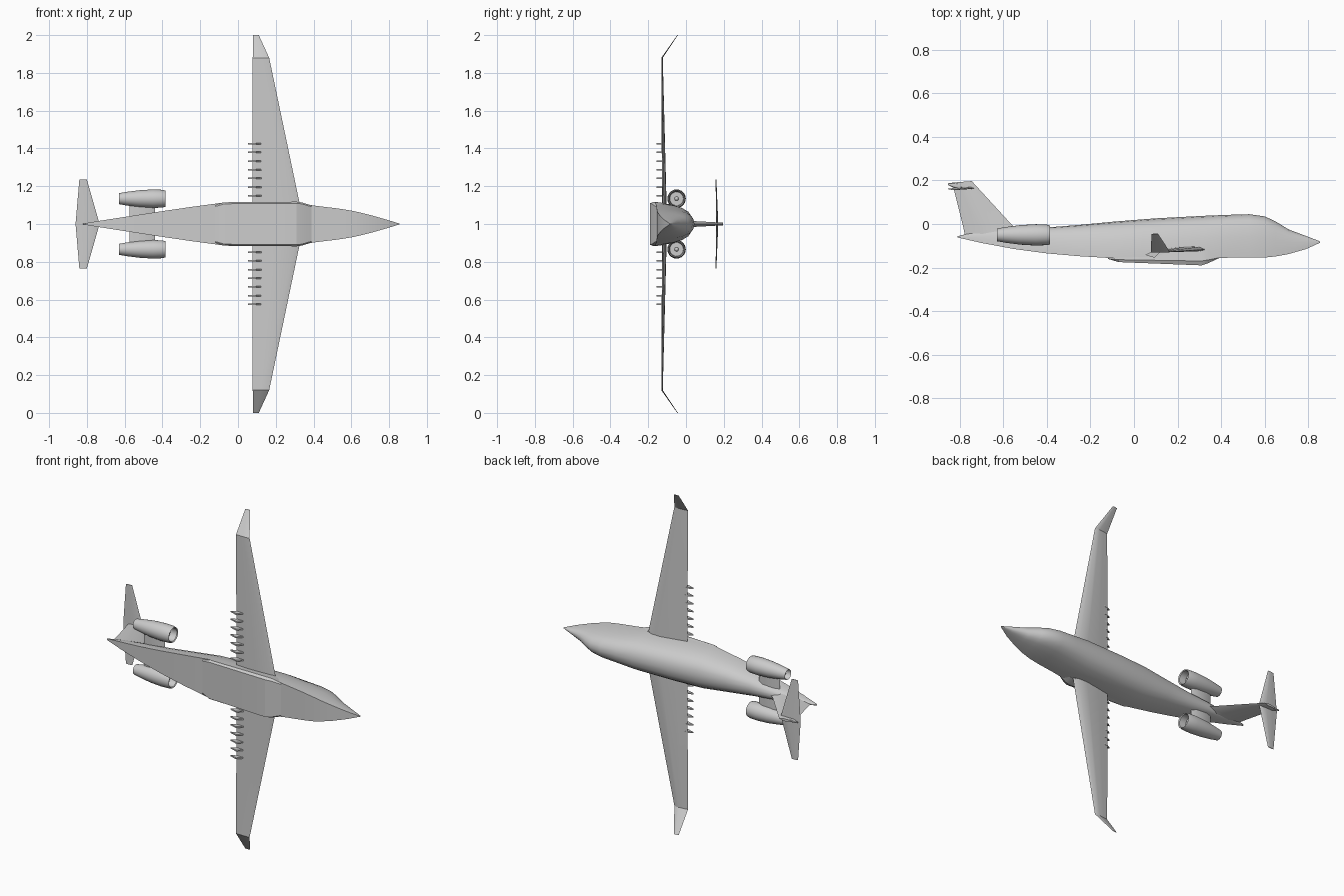
import bpy, bmesh, math
from mathutils import Vector

# The aircraft lies on its side: nose +x, its upper side +y, wings along z
grey = bpy.data.materials.new("plain_grey")
grey.diffuse_color = (0.6, 0.6, 0.6, 1)
MID = 1.0


def finish(name, bm, smooth=30):
    bmesh.ops.remove_doubles(bm, verts=bm.verts, dist=1e-5)
    bmesh.ops.recalc_face_normals(bm, faces=bm.faces)
    me = bpy.data.meshes.new(name)
    bm.to_mesh(me)
    bm.free()
    me.materials.append(grey)
    ob = bpy.data.objects.new(name, me)
    bpy.context.collection.objects.link(ob)
    bpy.ops.object.select_all(action='DESELECT')
    ob.select_set(True)
    bpy.context.view_layer.objects.active = ob
    if smooth:
        bpy.ops.object.shade_smooth_by_angle(angle=math.radians(smooth))
    return ob


def loft(name, rings, smooth=30, caps=True):
    """Skin a list of equal-length point rings; z is given from the centre line."""
    bm = bmesh.new()
    vs = [[bm.verts.new((x, y, z + MID)) for x, y, z in r] for r in rings]
    n = len(vs[0])
    for a, b in zip(vs, vs[1:]):
        for i in range(n):
            j = (i + 1) % n
            bm.faces.new((a[i], a[j], b[j], b[i]))
    if caps:
        bm.faces.new(vs[0])
        bm.faces.new(vs[-1])
    return finish(name, bm, smooth)


# Fuselage: flat bottom, rounded top; stations are x, top, bottom, half width
stations = [
    (-0.81, -0.056, -0.062, 0.004), (-0.7, -0.03, -0.087, 0.022),
    (-0.55, -0.018, -0.115, 0.045), (-0.4, -0.016, -0.135, 0.068),
    (-0.25, -0.004, -0.148, 0.09), (-0.08, 0.012, -0.158, 0.113),
    (0.1, 0.026, -0.16, 0.113), (0.33, 0.038, -0.157, 0.108),
    (0.43, 0.042, -0.155, 0.094), (0.53, 0.045, -0.155, 0.082),
    (0.6, 0.035, -0.154, 0.071), (0.65, 0.012, -0.149, 0.06),
    (0.71, -0.025, -0.138, 0.045), (0.79, -0.055, -0.115, 0.022),
    (0.855, -0.08, -0.086, 0.002)]
half = [(1, 0), (0.98, 0.2), (0.9, 0.48), (0.78, 0.7), (0.6, 0.87), (0.32, 0.97)]
section = half + [(0, 1)] + [(-u, t) for u, t in reversed(half)]
loft("fuselage", [[(x, bot + (top - bot) * t, w * u) for u, t in section]
                  for x, top, bot, w in stations])

# Belly fairing: x, bottom, top, half width, with bevelled lower edges
belly = [(-0.12, -0.16, -0.155, 0.1), (-0.07, -0.175, -0.13, 0.115),
         (0.31, -0.19, -0.11, 0.118), (0.34, -0.18, -0.12, 0.114),
         (0.39, -0.157, -0.15, 0.098)]
loft("belly_fairing", [[(x, b, -w * 0.93), (x, b + (t - b) * 0.25, -w), (x, t, -w * 0.93),
                        (x, t, w * 0.93), (x, b + (t - b) * 0.25, w), (x, b, w * 0.93)]
                       for x, b, t, w in belly], 20)

# Airfoil profile: chord fraction from trailing edge, height fraction
FOIL = [(0, 0), (0.3, 0.5), (0.65, 1), (0.88, 0.9), (1, 0.35), (0.9, 0), (0.5, -0.1)]


def foil(x0, x1, y, thick, z):
    return [(x0 + (x1 - x0) * u, y + thick * v, z) for u, v in FOIL]


for s, side in ((1, "right"), (-1, "left")):
    # Wing and canted winglet
    loft(side + "_wing", [foil(0.078, 0.335, -0.125, 0.022, s * 0.08),
                          foil(0.078, 0.325, -0.125, 0.022, s * 0.115),
                          foil(0.078, 0.165, -0.13, 0.007, s * 0.88)])
    loft(side + "_winglet", [foil(0.078, 0.165, -0.13, 0.007, s * 0.88),
                             foil(0.08, 0.11, -0.046, 0.003, s * 1.0)])
    # Flap track fairings under the trailing edge
    for i in range(7):
        z = s * (0.15 + 0.0458 * i)
        t = 0.004
        prof = [(0.052, -0.142), (0.095, -0.155), (0.128, -0.122), (0.085, -0.124)]
        loft(f"{side}_flap_fairing_{i + 1}", [[(x, y, z - t) for x, y in prof],
                                              [(x, y, z + t) for x, y in prof]], 0)
    # Horizontal tail
    loft(side + "_tailplane", [foil(-0.86, -0.733, 0.161, 0.01, 0),
                               foil(-0.84, -0.8, 0.157, 0.004, s * 0.235)])
    # Engine nacelle: outer skin, lip, inlet and spinner, then the exhaust recess
    shell = [(-0.60, 0), (-0.60, 0.024), (-0.63, 0.029), (-0.59, 0.036), (-0.52, 0.045),
             (-0.45, 0.049), (-0.40, 0.047), (-0.385, 0.043), (-0.39, 0.038),
             (-0.43, 0.036), (-0.43, 0.011), (-0.405, 0)]
    rings = []
    for x, r in shell:
        rings.append([(x, -0.05 + r * math.cos(a), s * 0.134 + r * math.sin(a))
                      for a in (k * math.tau / 24 for k in range(24))])
    loft(side + "_engine", rings, 35, caps=False)
    # Engine pylon
    prof = [(-0.575, -0.052), (-0.54, -0.042), (-0.47, -0.04), (-0.44, -0.05),
            (-0.47, -0.06), (-0.54, -0.06)]
    loft(side + "_pylon", [[(x, y, s * 0.03) for x, y in prof],
                           [(x, y, s * 0.1) for x, y in prof]])


# Swept fin: lens-shaped cross sections from root to tip
def fin_ring(x0, x1, y0, y1, t):
    return [(x0 + (x1 - x0) * u, y0 + (y1 - y0) * u, t * v)
            for u, v in ((0, 0), (0.3, 0.8), (0.7, 1), (1, 0), (0.7, -1), (0.3, -0.8))]


loft("fin", [fin_ring(-0.775, -0.5, -0.06, -0.045, 0.022),
             fin_ring(-0.785, -0.56, -0.01, -0.005, 0.018),
             fin_ring(-0.835, -0.745, 0.19, 0.197, 0.007)])

# Bullet fairing where fin and tailplane meet
loft("tail_bullet", [[(x, 0.168 + y + r * math.cos(a), 0.6 * r * math.sin(a))
                      for a in (k * math.tau / 8 for k in range(8))]
                     for x, y, r in ((-0.855, 0.015, 0.004), (-0.82, 0.008, 0.013),
                                     (-0.77, 0.004, 0.013), (-0.735, 0, 0.002))])
